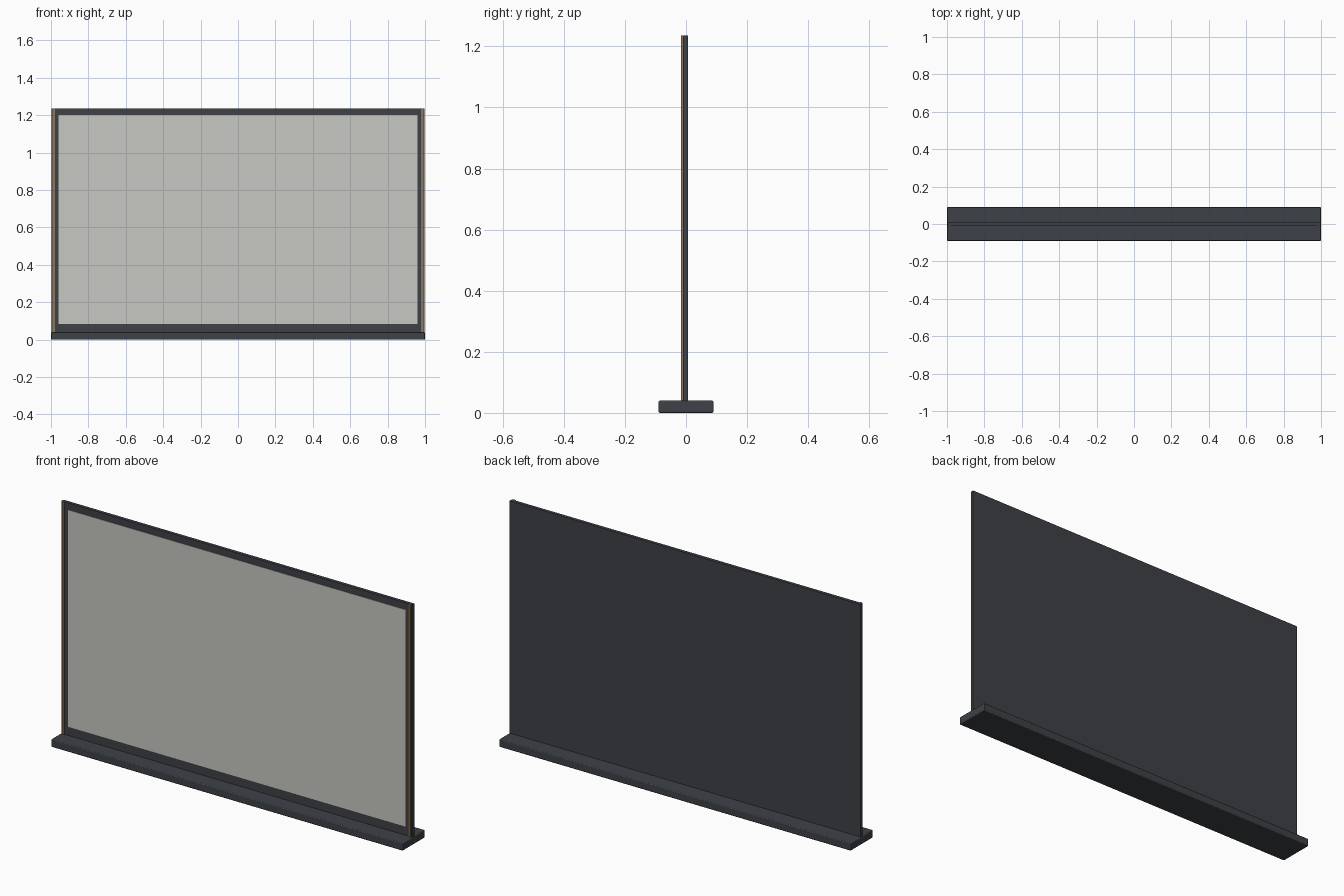
import bpy

cube = bpy.data.objects.get("Cube")
if cube:
    bpy.data.objects.remove(cube, do_unlink=True)


def material(name, rgb, roughness=0.6):
    mat = bpy.data.materials.new(name)
    mat.use_nodes = True
    mat.diffuse_color = (*rgb, 1)
    shader = mat.node_tree.nodes["Principled BSDF"]
    shader.inputs["Base Color"].default_value = (*rgb, 1)
    shader.inputs["Roughness"].default_value = roughness
    return mat


def box(name, low, high, mat, bevel=0):
    """Box spanning two opposite corners, with optional softened edges."""
    centre = [(a + b) / 2 for a, b in zip(low, high)]
    bpy.ops.mesh.primitive_cube_add(size=1, location=centre)
    obj = bpy.context.object
    obj.name = name
    obj.scale = [b - a for a, b in zip(low, high)]
    bpy.ops.object.transform_apply(location=False, rotation=False, scale=True)
    obj.data.materials.append(mat)
    if bevel:
        mod = obj.modifiers.new("soft_edges", "BEVEL")
        mod.width = bevel
        mod.segments = 2
        bpy.ops.object.shade_smooth_by_angle()
    return obj


charcoal = material("charcoal", (0.047, 0.053, 0.062))
pale_grey = material("pale_grey", (0.57, 0.575, 0.54))
bronze = material("bronze", (0.27, 0.19, 0.10), 0.4)

BASE_TOP, TOP = 0.04, 1.235
FRONT, BACK = -0.01, 0.007

# Foot and upright panel
box("base", (-1, -0.09, 0), (1, 0.09, BASE_TOP), charcoal, 0.004)
box("panel", (-0.998, FRONT, BASE_TOP - 0.005), (0.998, BACK, TOP), charcoal)

# Pale face set inside the dark border
box("screen", (-0.96, FRONT - 0.002, 0.085), (0.96, FRONT + 0.002, 1.2), pale_grey)

# Slim metal trims along both upright edges
for side, name in ((1, "left_trim"), (-1, "right_trim")):
    xs = sorted((side * 0.979, side * 0.991))
    box(name, (xs[0], -0.016, BASE_TOP), (xs[1], FRONT + 0.002, TOP), bronze)
